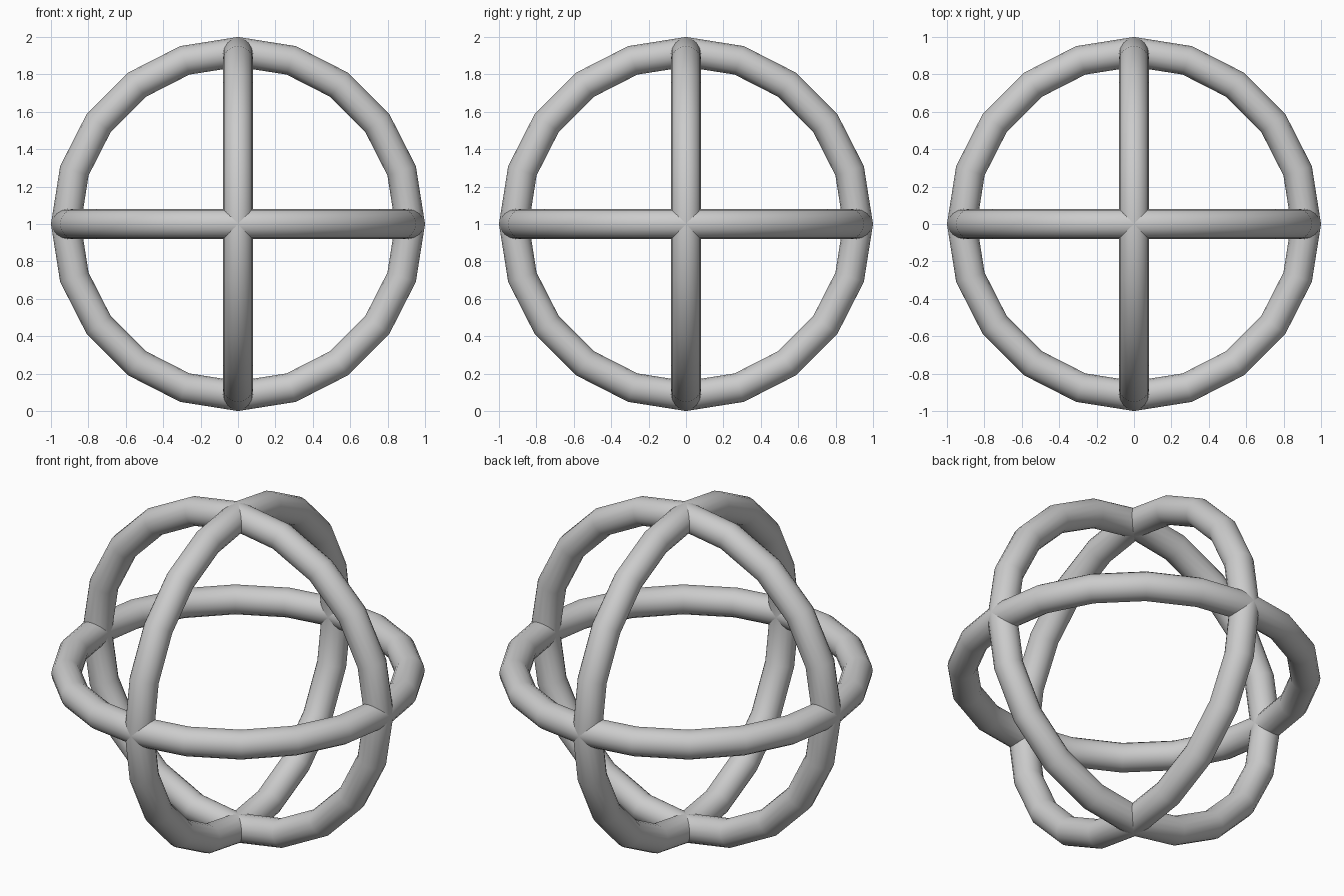
import bpy
from math import pi

if "Cube" in bpy.data.objects:
    bpy.data.objects.remove(bpy.data.objects["Cube"])


# One smooth-shaded ring with a coarse 20-sided sweep
def ring(name, rotation):
    bpy.ops.mesh.primitive_torus_add(
        major_segments=20, minor_segments=16,
        major_radius=0.92, minor_radius=0.08,
        location=(0, 0, 1), rotation=rotation)
    obj = bpy.context.object
    obj.name = name
    bpy.ops.object.shade_smooth_by_angle(angle=pi / 4)


# Three mutually perpendicular interlocking rings
ring("horizontal_ring", (0, 0, 0))
ring("front_ring", (pi / 2, 0, 0))
ring("side_ring", (0, pi / 2, 0))
